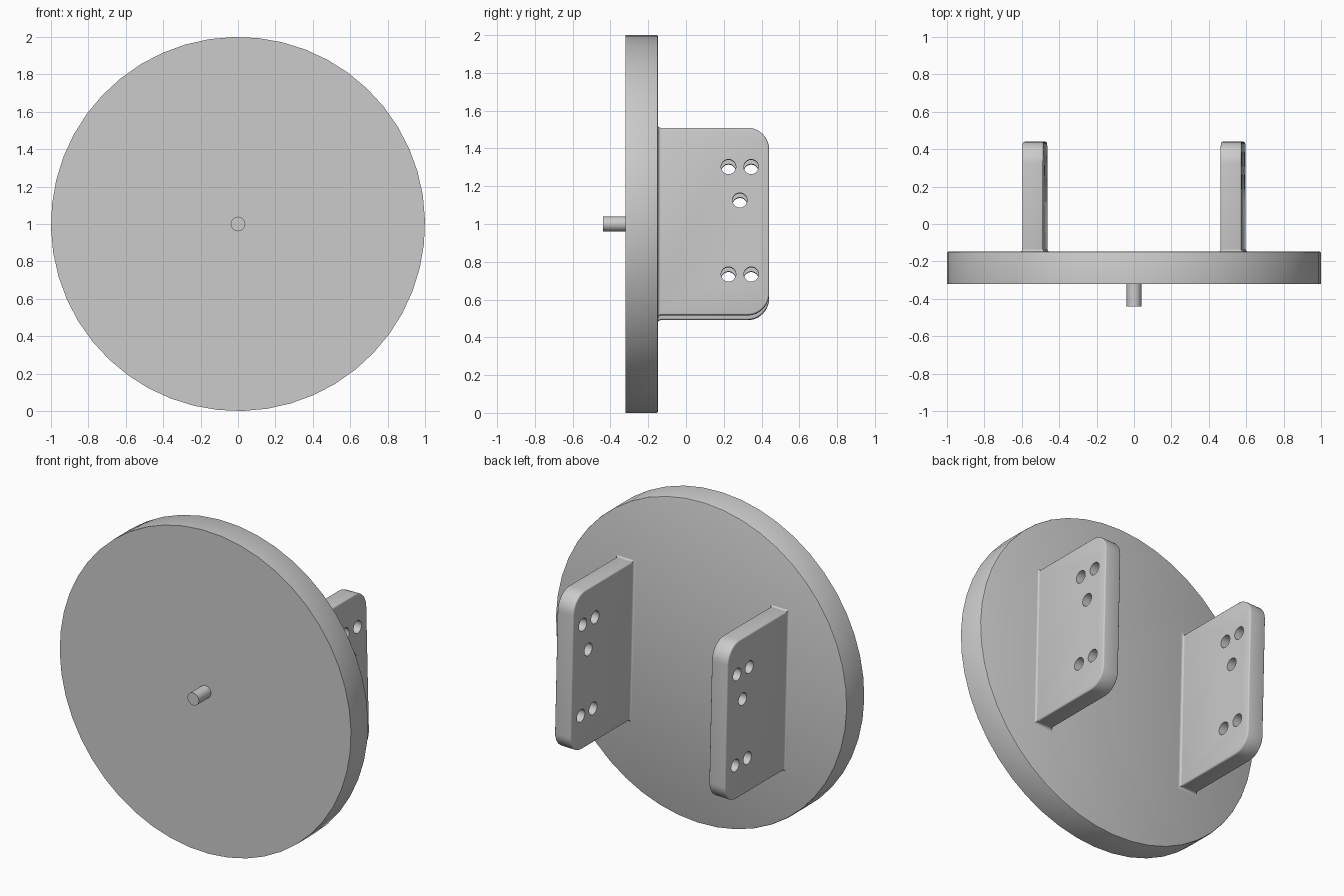
import bpy, bmesh, math
from mathutils import Matrix, Vector

cube = bpy.data.objects.get("Cube")
if cube:
    bpy.data.objects.remove(cube, do_unlink=True)

grey = bpy.data.materials.new("plain grey")
grey.use_nodes = True
grey.diffuse_color = (0.6, 0.6, 0.6, 1)
grey.node_tree.nodes["Principled BSDF"].inputs["Base Color"].default_value = (0.6, 0.6, 0.6, 1)

# The whole assembly is turned slightly about the disc axis
PLACE = Matrix.Translation((0, 0, 1)) @ Matrix.Rotation(math.radians(-1.35), 4, 'Y')
DISC_FRONT, DISC_BACK = -0.32, -0.148
PLATE_X, THICK, HALF_H, PLATE_END = 0.53, 0.112, 0.496, 0.44


def add_object(name, bm):
    bmesh.ops.recalc_face_normals(bm, faces=bm.faces)
    mesh = bpy.data.meshes.new(name)
    bm.to_mesh(mesh)
    bm.free()
    mesh.materials.append(grey)
    obj = bpy.data.objects.new(name, mesh)
    bpy.context.collection.objects.link(obj)
    obj.matrix_world = PLACE
    return obj


def activate(obj):
    bpy.ops.object.select_all(action='DESELECT')
    obj.select_set(True)
    bpy.context.view_layer.objects.active = obj


def apply(obj, kind, **settings):
    mod = obj.modifiers.new(kind.title(), kind)
    for key, value in settings.items():
        setattr(mod, key, value)
    activate(obj)
    bpy.ops.object.modifier_apply(modifier=mod.name)


def smooth(obj):
    activate(obj)
    bpy.ops.object.shade_smooth_by_angle(angle=math.radians(35))


def cylinder(bm, radius, y0, y1, sides):
    matrix = Matrix.Translation((0, (y0 + y1) / 2, 0)) @ Matrix.Rotation(math.pi / 2, 4, 'X')
    return bmesh.ops.create_cone(bm, cap_ends=True, segments=sides, radius1=radius,
                                 radius2=radius, depth=y1 - y0, matrix=matrix)["verts"]


# Round disc with a slightly eased back rim
bm = bmesh.new()
cylinder(bm, 1.0, DISC_FRONT, DISC_BACK, 48)
rim = [e for e in bm.edges if all(v.co.y > DISC_BACK - 0.01 for v in e.verts)]
bmesh.ops.bevel(bm, geom=rim, offset=0.007, segments=2, profile=0.5, affect='EDGES')
smooth(add_object("disc", bm))

# Centre pin
bm = bmesh.new()
cylinder(bm, 0.039, -0.44, DISC_FRONT + 0.02, 32)
smooth(add_object("centre_pin", bm))


def hole_cutter():
    bm = bmesh.new()
    turn = Matrix.Rotation(math.pi / 2, 4, 'Y')
    for y, z in ((0.225, 0.289), (0.345, 0.289), (0.285, 0.112), (0.225, -0.28), (0.345, -0.28)):
        bmesh.ops.create_cone(bm, cap_ends=True, segments=32, radius1=0.039, radius2=0.039,
                              depth=2, matrix=Matrix.Translation((0, y, z)) @ turn)
    cutter = add_object("hole_cutter", bm)
    cutter.hide_render = True
    return cutter


def plate(name, x, cutter):
    # Side profile with two rounded outer corners
    r, steps = 0.115, 10
    outline = [(DISC_BACK - 0.05, -HALF_H)]
    for sign in (-1, 1):
        arc = [math.pi / 2 * i / steps for i in range(steps + 1)]
        for a in (arc if sign < 0 else reversed(arc)):
            outline.append((PLATE_END - r + r * math.sin(a), sign * (HALF_H - r + r * math.cos(a))))
    outline.append((DISC_BACK - 0.05, HALF_H))
    bm = bmesh.new()
    face = bm.faces.new([bm.verts.new((x - THICK / 2, y, z)) for y, z in outline])
    new = bmesh.ops.extrude_face_region(bm, geom=[face])["geom"]
    bmesh.ops.translate(bm, vec=Vector((THICK, 0, 0)),
                        verts=[v for v in new if isinstance(v, bmesh.types.BMVert)])
    obj = add_object(name, bm)
    apply(obj, 'BEVEL', width=0.009, segments=3, limit_method='ANGLE', angle_limit=math.radians(60))
    apply(obj, 'BOOLEAN', operation='DIFFERENCE', object=cutter, solver='EXACT')
    smooth(obj)


def foot(name, x):
    # Small concave fillet where the plate meets the disc
    r, steps = 0.012, 4
    bm = bmesh.new()
    rings = []
    for i in range(steps + 1):
        a = math.pi / 2 * i / steps
        grow, y = r * (1 - math.sin(a)), DISC_BACK + r * (1 - math.cos(a))
        w, h = THICK / 2 + grow, HALF_H + grow
        rings.append([bm.verts.new((x + sx * w, y, sz * h))
                      for sx, sz in ((-1, -1), (1, -1), (1, 1), (-1, 1))])
    for low, high in zip(rings, rings[1:]):
        for k in range(4):
            n = (k + 1) % 4
            bm.faces.new((low[k], low[n], high[n], high[k]))
    bm.faces.new(rings[0])
    bm.faces.new(rings[-1])
    smooth(add_object(name, bm))


# Pair of upright drilled plates
cutter = hole_cutter()
for side, sign in (("left", 1), ("right", -1)):
    plate(side + "_plate", sign * PLATE_X, cutter)
    foot(side + "_plate_fillet", sign * PLATE_X)
bpy.data.objects.remove(cutter, do_unlink=True)
